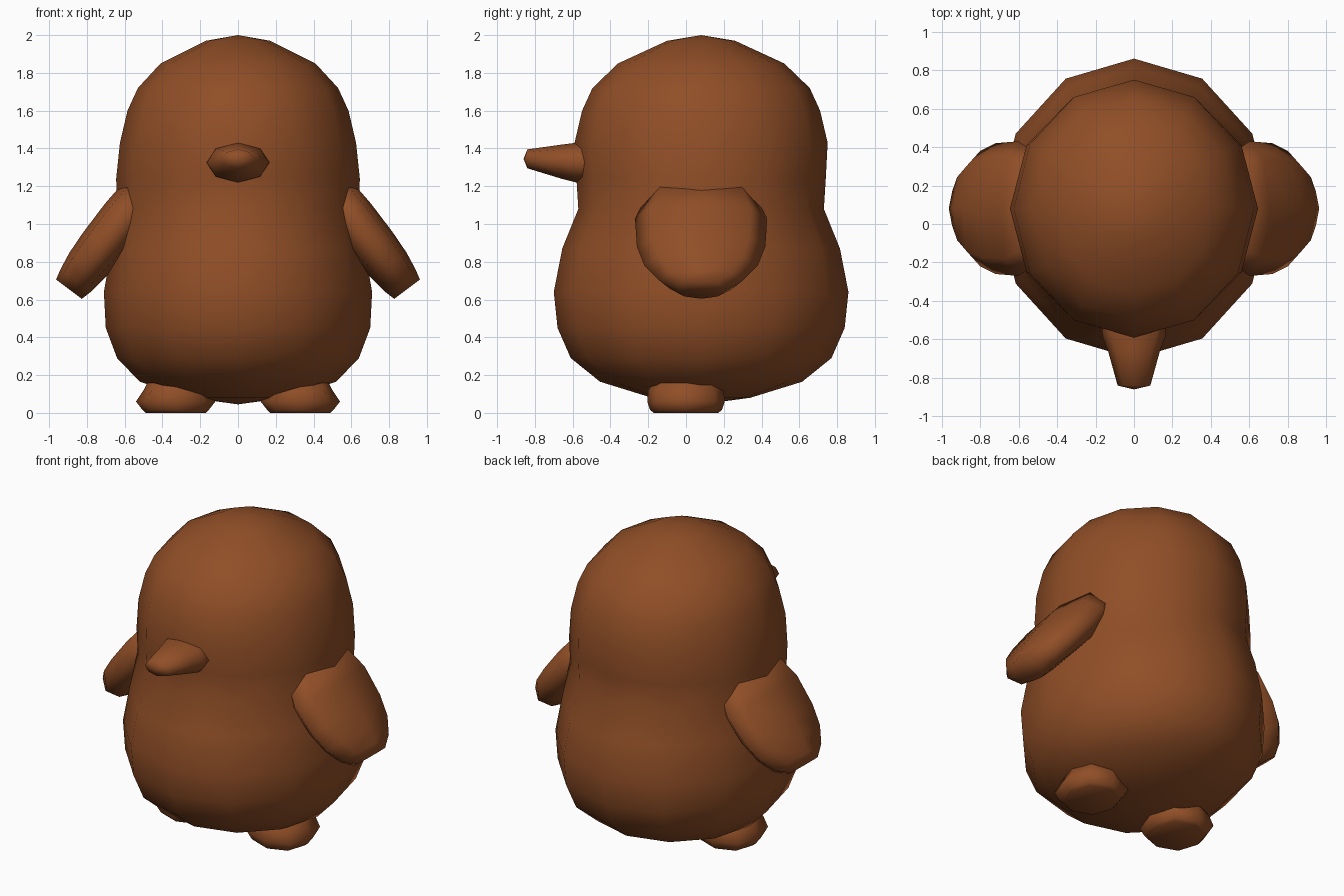
import bpy, bmesh, math
from mathutils import Vector

if "Cube" in bpy.data.objects:
    bpy.data.objects.remove(bpy.data.objects["Cube"])

brown = bpy.data.materials.new("brown")
brown.diffuse_color = (0.28, 0.077, 0.02, 1)
brown.use_nodes = True
brown.node_tree.nodes["Principled BSDF"].inputs["Base Color"].default_value = brown.diffuse_color


def loft(name, rings, mirror=False):
    """Skin a list of vertex rings (a one-point ring closes to a pole)."""
    bm = bmesh.new()
    loops = [[bm.verts.new(p) for p in r] for r in rings]
    for a, b in zip(loops, loops[1:]):
        n = max(len(a), len(b))
        for i in range(n):
            j = (i + 1) % n
            if len(a) == 1:
                bm.faces.new((a[0], b[j], b[i]))
            elif len(b) == 1:
                bm.faces.new((a[i], a[j], b[0]))
            else:
                bm.faces.new((a[i], a[j], b[j], b[i]))
    for end in (loops[0], loops[-1]):
        if len(end) > 2:
            bm.faces.new(end)
    if mirror:
        dup = bmesh.ops.duplicate(bm, geom=bm.verts[:] + bm.edges[:] + bm.faces[:])
        for v in dup["geom"]:
            if isinstance(v, bmesh.types.BMVert):
                v.co.x = -v.co.x
    bmesh.ops.recalc_face_normals(bm, faces=bm.faces[:])
    me = bpy.data.meshes.new(name)
    bm.to_mesh(me)
    bm.free()
    me.materials.append(brown)
    for p in me.polygons:
        p.use_smooth = True
    ob = bpy.data.objects.new(name, me)
    bpy.context.collection.objects.link(ob)
    return ob


def oval(center, u, v, n, power=1.0):
    """Ring around center spanned by half-axes u and v; power < 1 makes it boxier."""
    c, u, v = Vector(center), Vector(u), Vector(v)
    out = []
    for i in range(n):
        a = 2 * math.pi * i / n
        s, t = math.cos(a), math.sin(a)
        out.append(c + u * math.copysign(abs(s) ** power, s)
                   + v * math.copysign(abs(t) ** power, t))
    return out


# Body and head: z, half width, half depth
CY = 0.08
profile = [(0.08, 0.25, 0.26), (0.165, 0.52, 0.535), (0.29, 0.64, 0.69),
           (0.45, 0.70, 0.76), (0.64, 0.71, 0.78), (0.87, 0.67, 0.735),
           (1.08, 0.64, 0.65), (1.24, 0.645, 0.66), (1.43, 0.625, 0.67),
           (1.60, 0.585, 0.63), (1.72, 0.53, 0.575), (1.85, 0.41, 0.44),
           (1.97, 0.17, 0.18)]
rings = [oval((0, CY, z), (rx, 0, 0), (0, ry, 0), 12) for z, rx, ry in profile]
loft("body", [[(0, CY, 0.045)]] + rings + [[(0, CY, 2.0)]])

# Wings: x, z of the centre line, half width, half thickness
wing = [(0.50, 1.16, 0.28, 0.12), (0.60, 1.03, 0.35, 0.13), (0.72, 0.88, 0.34, 0.125),
        (0.80, 0.78, 0.30, 0.115), (0.86, 0.70, 0.22, 0.10), (0.895, 0.655, 0.12, 0.085)]
across = Vector((0.80, 0, 0.60))
loft("wings", [oval((x, CY, z), (0, w, 0), across * t, 8, 0.85)
               for x, z, w, t in wing], mirror=True)

# Feet: z, half width, half depth
foot = [(0.0, 0.16, 0.17), (0.015, 0.175, 0.19), (0.06, 0.21, 0.205),
        (0.12, 0.17, 0.20), (0.22, 0.12, 0.14)]
loft("feet", [oval((0.33, 0.0, z), (rx, 0, 0), (0, ry, 0), 8, 0.85)
              for z, rx, ry in foot], mirror=True)

# Beak: y, z of the centre, half width, half height
beak = [(-0.45, 1.325, 0.17, 0.105), (-0.58, 1.325, 0.165, 0.105),
        (-0.66, 1.33, 0.135, 0.09), (-0.84, 1.345, 0.085, 0.05)]
loft("beak", [oval((0, y, z), (w, 0, 0), (0, 0, h), 8) for y, z, w, h in beak]
     + [[(0, -0.86, 1.345)]])
